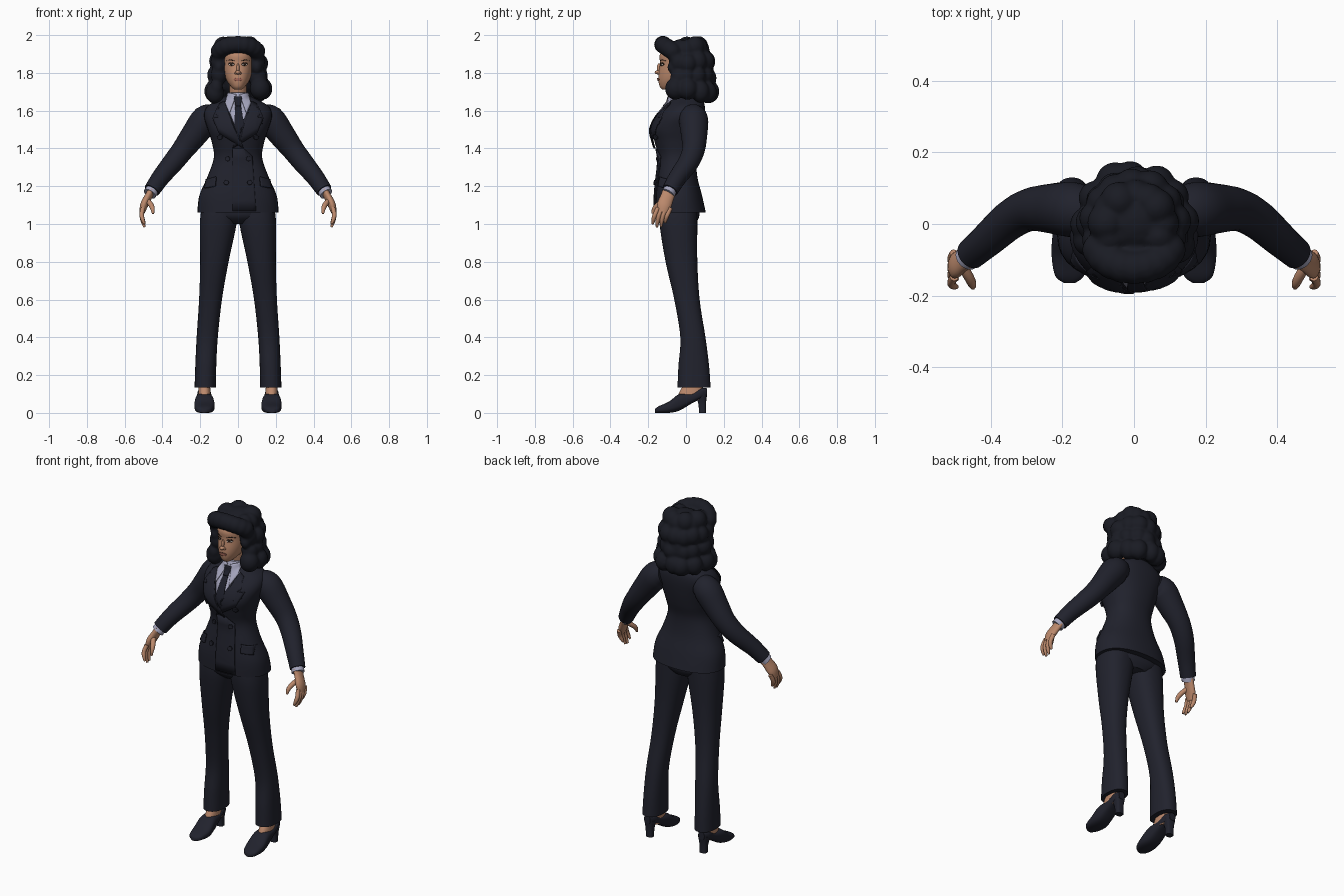
import bpy, bmesh, math, random
from mathutils import Vector, Matrix
from mathutils.bvhtree import BVHTree

if "Cube" in bpy.data.objects:
    bpy.data.objects.remove(bpy.data.objects["Cube"])
random.seed(4)


def material(name, red, green, blue):
    mat = bpy.data.materials.new(name)
    mat.use_nodes = True
    mat.diffuse_color = (red, green, blue, 1)
    mat.node_tree.nodes["Principled BSDF"].inputs["Base Color"].default_value = (red, green, blue, 1)
    return mat


SUIT = material("navy suit", .015, .016, .026)
HAIR = material("black hair", .010, .011, .017)
SKIN = material("warm skin", .5, .25, .15)
SHIRT = material("pale shirt", .37, .37, .5)
TIE = material("dark tie", .012, .013, .022)
EYE = material("eye white", .6, .55, .5)
DARK = material("dark brown", .03, .015, .01)
LIPS = material("lips", .38, .14, .1)


def finish(name, bm, mat, mirror=False):
    """Turn a bmesh into a smooth object, mirrored across x if asked."""
    bmesh.ops.recalc_face_normals(bm, faces=bm.faces)
    mesh = bpy.data.meshes.new(name)
    bm.to_mesh(mesh)
    bm.free()
    mesh.materials.append(mat)
    mesh.shade_smooth()
    mesh.set_sharp_from_angle(angle=math.radians(50))
    obj = bpy.data.objects.new(name, mesh)
    bpy.context.scene.collection.objects.link(obj)
    if mirror:
        mod = obj.modifiers.new("mirror", "MIRROR")
        mod.use_mirror_merge = False
    return obj


def spline(rows, steps):
    """Smoothly interpolate rows of numbers."""
    ends = [rows[0], *rows, rows[-1]]
    out = []
    for quad in zip(ends, ends[1:], ends[2:], ends[3:]):
        for step in range(steps):
            t = step / steps
            out.append([.5 * (2 * b + (c - a) * t + (2 * a - 5 * b + 4 * c - d) * t * t
                              + (3 * b - a - 3 * c + d) * t ** 3) for a, b, c, d in zip(*quad)])
    return out + [rows[-1]]


def bridge(bm, rings):
    loops = [[bm.verts.new(co) for co in ring] for ring in rings]
    for low, high in zip(loops, loops[1:]):
        for i in range(len(low)):
            bm.faces.new((low[i - 1], low[i], high[i], high[i - 1]))
    bm.faces.new(loops[0])
    bm.faces.new(loops[-1])


def loft(name, mat, rows, mirror=False, along_y=False, power=2.3, sides=36):
    """Rows are (position, x min, x max, depth min, depth max)."""
    rings = []
    for pos, x0, x1, d0, d1 in spline(rows, 5):
        ring = []
        for i in range(sides):
            c, s = math.cos(math.tau * i / sides), math.sin(math.tau * i / sides)
            x = (x0 + x1) / 2 + (x1 - x0) / 2 * math.copysign(abs(c) ** (2 / power), c)
            d = (d0 + d1) / 2 + (d1 - d0) / 2 * math.copysign(abs(s) ** (2 / power), s)
            ring.append((x, pos, d) if along_y else (x, d, pos))
        rings.append(ring)
    bm = bmesh.new()
    bridge(bm, rings)
    return finish(name, bm, mat, mirror)


def tube(name, mat, rows, mirror=True, wide=1, sides=20):
    """Rows are (x, y, z, radius) along a path."""
    path = spline(rows, 4)
    points = [Vector(p[:3]) for p in path]
    rings = []
    for i, point in enumerate(points):
        tangent = points[min(i + 1, len(points) - 1)] - points[max(i - 1, 0)]
        u = tangent.cross(Vector((1, 0, 0))).normalized()
        v = tangent.cross(u).normalized()
        turns = [math.tau * k / sides for k in range(sides)]
        rings.append([point + path[i][3] * (u * wide * math.cos(a) + v * math.sin(a)) for a in turns])
    bm = bmesh.new()
    bridge(bm, rings)
    return finish(name, bm, mat, mirror)


def ball(bm, x, y, z, rx, ry=None, rz=None):
    size = Matrix.Diagonal((rx, ry or rx, rz or rx, 1))
    bmesh.ops.create_icosphere(bm, subdivisions=3, radius=1, matrix=Matrix.Translation((x, y, z)) @ size)


def plate(name, mat, outline, targets, lift=.004, mirror=False, thick=.006):
    """Lay a thin (x, z) outline on the front of the target objects."""
    trees = [BVHTree.FromPolygons([v.co for v in o.data.vertices],
                                  [tuple(p.vertices) for p in o.data.polygons]) for o in targets]
    bm = bmesh.new()
    bm.faces.new([bm.verts.new((x, 0, z)) for x, z in outline])
    bmesh.ops.triangulate(bm, faces=bm.faces)
    bmesh.ops.subdivide_edges(bm, edges=bm.edges, cuts=5, use_grid_fill=True)
    for v in bm.verts:
        hits = [t.ray_cast(Vector((v.co.x, -1, v.co.z)), Vector((0, 1, 0)))[0] for t in trees]
        v.co.y = min([h.y for h in hits if h] or [0]) - lift
    obj = finish(name, bm, mat, mirror)
    obj.modifiers.new("thickness", "SOLIDIFY").thickness = thick
    obj.modifiers["thickness"].offset = 0
    return obj


def oval(x, z, rx, rz, sides=12):
    return [(x + rx * math.cos(math.tau * i / sides), z + rz * math.sin(math.tau * i / sides))
            for i in range(sides)]


# Jacket body
jacket = loft("jacket", SUIT, [
    (1.06, -.215, .215, -.165, .105), (1.15, -.205, .205, -.165, .085),
    (1.25, -.162, .162, -.155, .06), (1.35, -.128, .128, -.145, .055),
    (1.43, -.138, .138, -.165, .075), (1.5, -.16, .16, -.18, .09),
    (1.57, -.18, .18, -.15, .1), (1.62, -.165, .165, -.11, .1),
    (1.655, -.11, .11, -.08, .09), (1.68, -.06, .06, -.05, .07)])

# Trousers
loft("trouser_seat", SUIT, [(1.0, -.09, .09, -.1, .05), (1.04, -.17, .17, -.14, .07),
                            (1.1, -.19, .19, -.145, .07)])
loft("left_trouser_leg", SUIT, [
    (.135, .117, .23, -.045, .13), (.25, .115, .226, -.04, .122), (.4, .107, .219, -.03, .103),
    (.6, .085, .206, -.062, .072), (.8, .05, .2, -.108, .06),
    (1.0, .008, .202, -.14, .06), (1.1, .005, .19, -.14, .06)], mirror=True)

# Shoes and feet
loft("left_foot", SKIN, [(.07, .14, .212, -.05, .09), (.11, .145, .21, -.035, .09),
                         (.17, .15, .205, 0, .09)], mirror=True)
loft("left_shoe", SUIT, [
    (-.165, .165, .195, 0, .02), (-.145, .14, .22, 0, .035), (-.09, .124, .23, 0, .06),
    (-.035, .128, .228, .012, .1), (.03, .138, .218, .05, .105),
    (.08, .145, .214, .075, .13), (.112, .16, .2, .085, .13)], mirror=True, along_y=True, power=2.8)
loft("left_heel", SUIT, [(0, .157, .2, .068, .106), (.05, .156, .202, .065, .106),
                         (.1, .146, .212, .045, .112)], mirror=True, power=3)

# Sleeves, cuffs and hands
tube("left_sleeve", SUIT, [
    (.12, .035, 1.575, .06), (.17, .04, 1.553, .077), (.23, .043, 1.475, .07), (.29, .04, 1.395, .06),
    (.345, .012, 1.325, .055), (.41, -.045, 1.245, .048), (.456, -.085, 1.178, .043)])
tube("left_shirt_cuff", SHIRT, [(.44, -.07, 1.2, .034), (.467, -.096, 1.16, .036)])
tube("left_palm", SKIN, [(.458, -.088, 1.175, .02), (.477, -.1, 1.14, .02),
                         (.497, -.115, 1.1, .021), (.508, -.122, 1.06, .014)], wide=1.8)
for i, finger in enumerate(("index", "middle", "ring", "little")):
    y = -.152 + .022 * i
    tip = 1.01 - .028 * math.sin(math.pi * (i + .4) / 3.5)
    tube("left_" + finger + "_finger", SKIN, [
        (.503, y + .004, 1.085, .012), (.51, y - .012, 1.05, .012),
        (.505, y - .02, (1.05 + tip) / 2, .011), (.495, y - .024, tip, .006)], sides=10)
tube("left_thumb", SKIN, [(.485, -.11, 1.13, .014), (.463, -.145, 1.105, .014),
                          (.452, -.168, 1.08, .012), (.45, -.178, 1.055, .006)], sides=10)

# Neck, shirt, tie
tube("neck", SKIN, [(0, .02, 1.62, .05), (0, -.01, 1.7, .045), (0, -.02, 1.78, .048)], mirror=False)
collar = loft("shirt_collar", SHIRT, [(1.62, -.075, .075, -.085, .07), (1.66, -.066, .066, -.085, .06),
                                      (1.695, -.056, .056, -.07, .045)])
front = [jacket, collar]
plate("shirt_front", SHIRT, [(-.07, 1.65), (.07, 1.65), (.035, 1.5), (-.01, 1.5)], front)
plate("left_collar_point", SHIRT, [(.008, 1.685), (.054, 1.695), (.068, 1.64), (.045, 1.585)],
      front, .012, True)
plate("tie_knot", TIE, [(-.022, 1.675), (.022, 1.675), (.014, 1.625), (-.014, 1.625)], front, .014)
plate("tie_blade", TIE, [(-.014, 1.63), (.014, 1.63), (.034, 1.52), (.015, 1.44), (-.02, 1.52)], front, .009)

# Lapels, pockets, buttons and front edge
LAPEL = [(.072, 1.65), (.1, 1.635), (.115, 1.575), (.095, 1.565), (.135, 1.56), (.1, 1.48), (-.03, 1.4)]
plate("left_lapel", SUIT, LAPEL + [(.03, 1.5)], [jacket], .009)
plate("right_lapel", SUIT, [(-x, z) for x, z in LAPEL] + [(-.03, 1.52)], [jacket], .014)
plate("jacket_front_edge", SUIT, [(.03, 1.4), (.075, 1.36), (.095, 1.07), (-.03, 1.07), (-.03, 1.4)], [jacket])
plate("left_pocket_flap", SUIT, [(.115, 1.25), (.168, 1.235), (.176, 1.19), (.12, 1.2)], [jacket], .007, True, .009)
plate("breast_pocket", SUIT, [(.085, 1.53), (.125, 1.545), (.127, 1.53), (.087, 1.515)], [jacket], .007)
for name, x, z in (("upper", .095, 1.46), ("middle", .055, 1.345), ("lower", .062, 1.22)):
    plate("left_" + name + "_button", SUIT, oval(x, z, .013, .013), [jacket], .012, True, .009)

# Head and face
head = loft("head", SKIN, [
    (1.712, -.02, .02, -.125, -.08), (1.728, -.038, .038, -.139, -.03), (1.76, -.06, .06, -.146, .03),
    (1.8, -.073, .073, -.145, .06), (1.85, -.08, .08, -.138, .08),
    (1.9, -.08, .08, -.138, .08), (1.95, -.055, .055, -.1, .05)], power=2.1)
bm = bmesh.new()
ball(bm, 0, -.147, 1.803, .014, .019, .011)
ball(bm, 0, -.143, 1.825, .008, .011, .026)
for side in (-1, 1):
    ball(bm, side * .011, -.145, 1.799, .008, .01, .007)
finish("nose", bm, SKIN)
plate("left_eye_lash", DARK, oval(.035, 1.846, .017, .009), [head], .001, True, .002)
plate("left_eye_white", EYE, oval(.035, 1.844, .014, .005), [head], .003, True, .002)
plate("left_iris", DARK, oval(.035, 1.844, .006, .006), [head], .005, True, .002)
plate("left_eyebrow", DARK, [(.014, 1.862), (.04, 1.872), (.06, 1.864), (.04, 1.866)], [head], .002, True, .003)
plate("lips", LIPS, oval(0, 1.765, .024, .008), [head], .003)

# Hair: crown, front roll, and tiers of curls around the sides and back
bm = bmesh.new()
ball(bm, 0, .015, 1.865, .128, .12, .12)
ball(bm, 0, .06, 1.78, .11, .09, .12)
for i in range(-4, 5):
    a = math.radians(i * 18)
    ball(bm, .103 * math.sin(a), -.05 - .072 * math.cos(a), 1.9 + .05 * math.cos(a), .047)
tiers = ((1.93, .077, .052), (1.86, .108, .05), (1.78, .112, .049), (1.705, .13, .053))
for level, (z, reach, size) in enumerate(tiers):
    for i in range(9):
        a = math.radians(-24 + 28.5 * i + random.uniform(-5, 5))
        ball(bm, reach * math.cos(a), reach * math.sin(a), z + random.uniform(-.012, .012),
             size * random.uniform(.88, 1.06), rz=size * 1.1)
for side in (-1, 1):
    ball(bm, side * .1, -.068, 1.83, .027, .03, .035)
    ball(bm, side * .115, -.055, 1.72, .035, .04, .05)
    ball(bm, side * .105, -.06, 1.885, .035)
hair = finish("hair", bm, HAIR)
fuse = hair.modifiers.new("fuse", "REMESH")
fuse.mode = "VOXEL"
fuse.voxel_size = .008
fuse.use_smooth_shade = True
hair.modifiers.new("soften", "SMOOTH").iterations = 2
